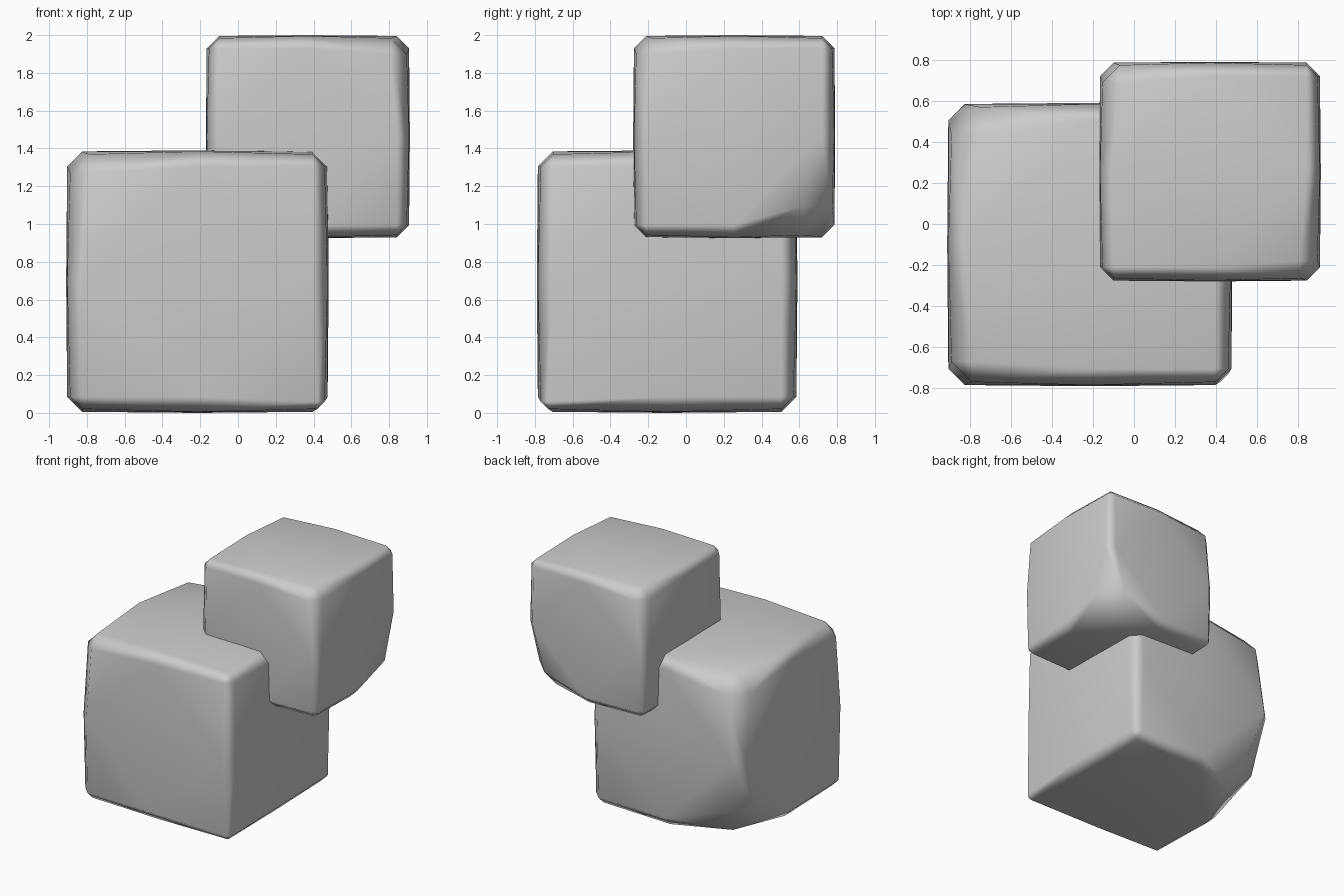
import bpy
import bmesh
from itertools import product
from mathutils import Vector

old = bpy.data.objects.get("Cube")
if old:
    bpy.data.objects.remove(old, do_unlink=True)

# Plain stone grey shared by both blocks
grey = bpy.data.materials.new("stone_grey")
grey.use_nodes = True
colour = (0.6, 0.6, 0.6, 1)
grey.diffuse_color = colour
grey.node_tree.nodes["Principled BSDF"].inputs["Base Color"].default_value = colour


def worn_block(name, low, high, cut, worn):
    """Slightly swollen box with bevelled edges; worn gives larger cuts per corner."""
    low, high = Vector(low), Vector(high)
    centre, half = (low + high) / 2, (high - low) / 2
    bm = bmesh.new()

    # Signs with one zero are edge middles, with two zeros face centres
    for signs in product((-1, 0, 1), repeat=3):
        zeros = signs.count(0)
        if zeros == 3:
            continue
        size = worn.get(signs, cut) if zeros == 0 else cut
        swell = (0.03, 0.008, 0)[zeros]
        for axis in range(3):
            if signs[axis] == 0:
                continue
            p = [s * (half[i] - size) for i, s in enumerate(signs)]
            p[axis] = signs[axis] * half[axis] * (1 - swell)
            bm.verts.new(centre + Vector(p))

    # Wrap the points in a closed skin
    hull = bmesh.ops.convex_hull(bm, input=bm.verts[:])
    loose = [v for v in bm.verts if not v.link_faces]
    bmesh.ops.delete(bm, geom=loose, context='VERTS')
    bmesh.ops.recalc_face_normals(bm, faces=bm.faces[:])
    for face in bm.faces:
        face.smooth = True

    mesh = bpy.data.meshes.new(name)
    bm.to_mesh(mesh)
    bm.free()
    mesh.materials.append(grey)
    obj = bpy.data.objects.new(name, mesh)
    bpy.context.collection.objects.link(obj)
    obj.modifiers.new("soft_normals", 'WEIGHTED_NORMAL')
    return obj


# Large block on the ground
worn_block("lower_block", (-0.91, -0.79, 0), (0.48, 0.59, 1.39), 0.085,
           {(-1, 1, -1): 0.24, (-1, 1, 1): 0.16, (-1, -1, 1): 0.12,
            (1, -1, -1): 0.06})

# Smaller block sunk into the rear corner
worn_block("upper_block", (-0.17, -0.28, 0.925), (0.91, 0.79, 2), 0.07,
           {(1, 1, -1): 0.17, (-1, 1, 1): 0.1, (1, -1, 1): 0.1})
